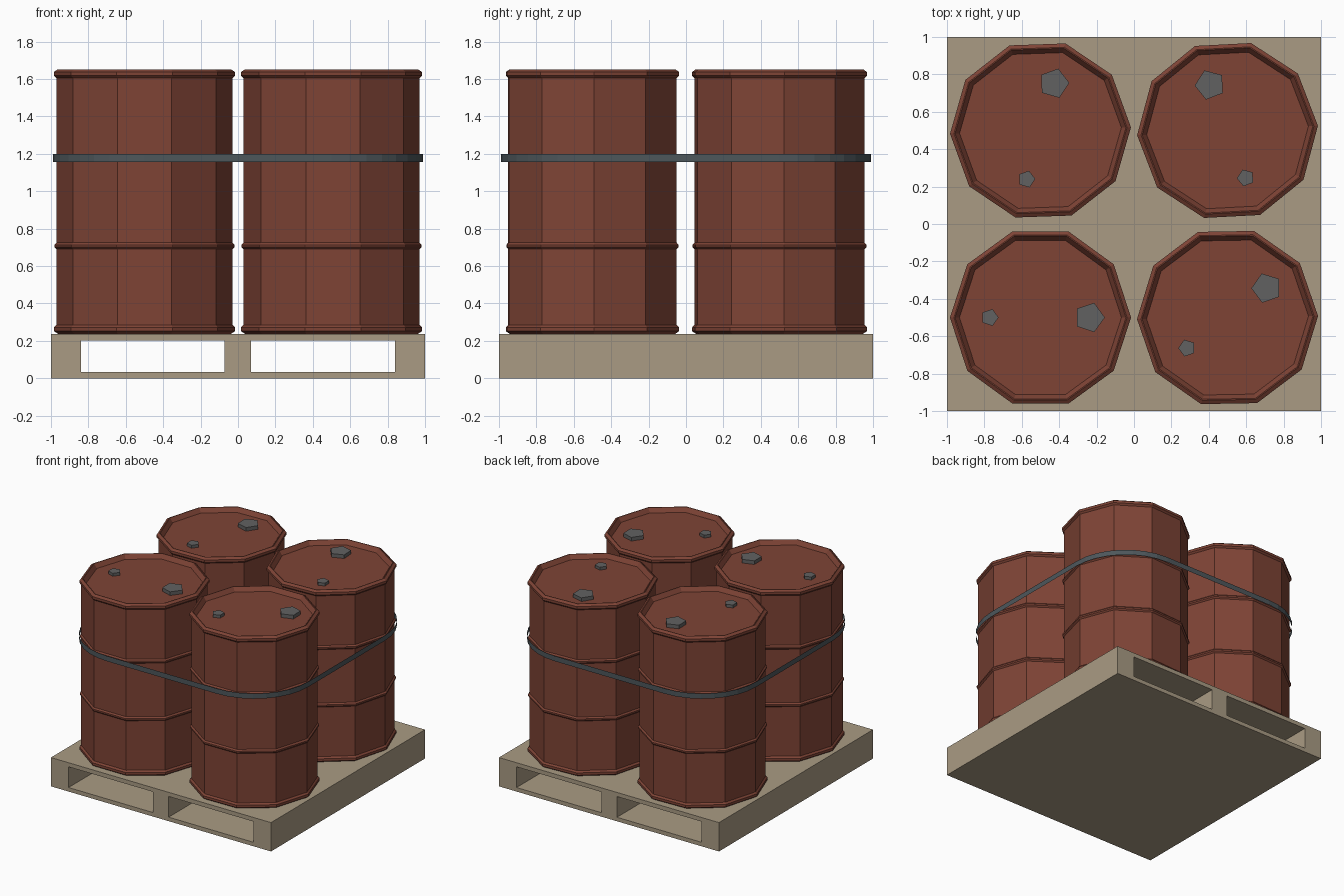
import bpy, bmesh
from math import cos, sin, pi, radians

if "Cube" in bpy.data.objects:
    bpy.data.objects.remove(bpy.data.objects["Cube"])


def material(name, rgb):
    m = bpy.data.materials.new(name)
    m.diffuse_color = (*rgb, 1)
    m.use_nodes = True
    m.node_tree.nodes["Principled BSDF"].inputs["Base Color"].default_value = m.diffuse_color
    return m


RED = material("drum_red", (0.21, 0.057, 0.036))
GREY = material("bung_grey", (0.12, 0.12, 0.12))
STEEL = material("strap_steel", (0.075, 0.095, 0.105))
WOOD = material("pallet_wood", (0.40, 0.33, 0.23))


def add_object(name, bm, mat):
    mesh = bpy.data.meshes.new(name)
    bm.to_mesh(mesh)
    bm.free()
    mesh.materials.append(mat)
    ob = bpy.data.objects.new(name, mesh)
    bpy.context.collection.objects.link(ob)
    return ob


def box(name, x0, x1, z0, z1):
    bm = bmesh.new()
    bmesh.ops.create_cube(bm, size=1)
    for v in bm.verts:
        v.co = ((x0 + x1) / 2 + v.co.x * (x1 - x0), v.co.y * 2,
                (z0 + z1) / 2 + v.co.z * (z1 - z0))
    return add_object(name, bm, WOOD)


def lathe(name, profile, sides, mat):
    """Stack of regular polygons given as (radius, z), capped at both ends."""
    bm = bmesh.new()
    rings = [[bm.verts.new((r * cos(2 * pi * i / sides), r * sin(2 * pi * i / sides), z))
              for i in range(sides)] for r, z in profile]
    for a, b in zip(rings, rings[1:]):
        for i in range(sides):
            j = (i + 1) % sides
            bm.faces.new((a[i], a[j], b[j], b[i]))
    bm.faces.new(rings[0][::-1])
    bm.faces.new(rings[-1])
    return add_object(name, bm, mat)


# Pallet: two decks and three stringers
box("pallet_bottom_deck", -1, 1, 0, 0.033)
box("pallet_top_deck", -1, 1, 0.203, 0.237)
for label, x0, x1 in (("left", -1, -0.84), ("middle", -0.073, 0.07), ("right", 0.84, 1)):
    box(f"pallet_stringer_{label}", x0, x1, 0.033, 0.203)

# Drum profile: bottom rim, two hoops, top rim, recessed lid
R = 0.471
profile = [(0.463, 0.238), (0.484, 0.252), (0.484, 0.272), (R, 0.285)]
for z in (0.708, 1.18):
    profile += [(R, z - 0.017), (0.482, z - 0.006), (0.482, z + 0.006), (R, z + 0.017)]
profile += [(R, 1.605), (0.484, 1.618), (0.484, 1.638), (0.463, 1.652),
            (0.457, 1.652), (0.433, 1.617)]

# Four drums, each turned a further 37 degrees, with two bungs on the lid
LID = 1.617
for n in range(4):
    x, y = (-0.5, 0.5)[n % 2], (-0.5, 0.5)[n // 2]
    turn = radians(37 * n)
    drum = lathe(f"drum_{n + 1}", profile, 10, RED)
    drum.location = (x, y, 0)
    drum.rotation_euler.z = turn
    for label, offset, r, h in (("large", 0.262, 0.082, 0.03), ("small", -0.271, 0.047, 0.024)):
        bung = lathe(f"{label}_bung_{n + 1}", [(r, LID - 0.005), (r, LID + h)], 5, GREY)
        bung.location = (x + offset * cos(turn), y + offset * sin(turn), 0)
        bung.rotation_euler.z = turn

# Thin strap: rounded square band hugging all four drums
bm = bmesh.new()
SEG = 8
path = []
for q, (x, y) in enumerate(((0.5, 0.5), (-0.5, 0.5), (-0.5, -0.5), (0.5, -0.5))):
    for i in range(SEG + 1):
        a = pi / 2 * (q + i / SEG)
        path.append((x + 0.488 * cos(a), y + 0.488 * sin(a)))
low = [bm.verts.new((*p, 1.157)) for p in path]
high = [bm.verts.new((*p, 1.2)) for p in path]
for i in range(len(path)):
    j = (i + 1) % len(path)
    bm.faces.new((low[i], low[j], high[j], high[i]))
add_object("strap", bm, STEEL)
